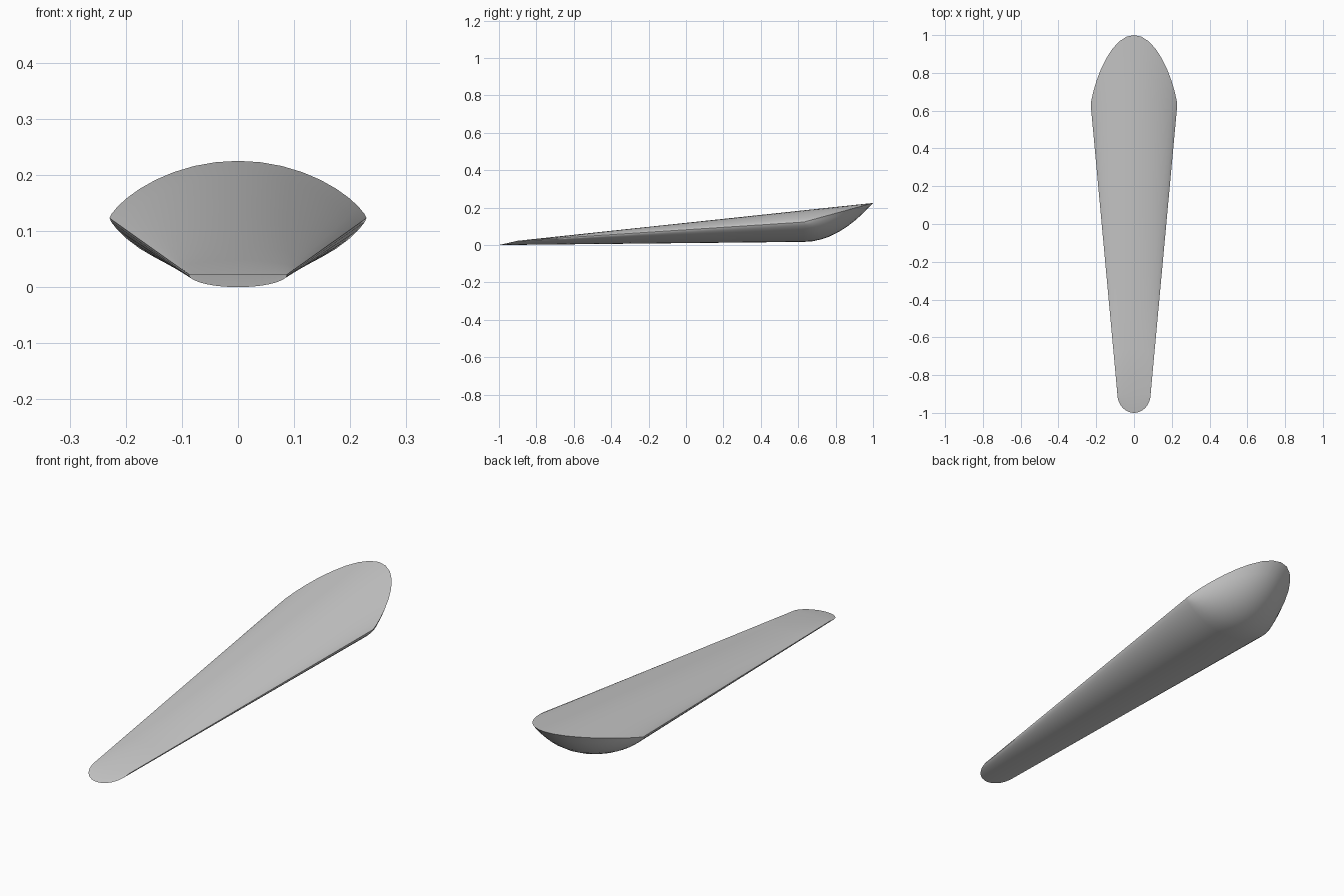
import bpy, bmesh, math
from mathutils import Vector

cube = bpy.data.objects.get("Cube")
if cube:
    bpy.data.objects.remove(cube)

mat = bpy.data.materials.new("soft_grey")
mat.use_nodes = True
grey = (0.6, 0.6, 0.6, 1)
mat.diffuse_color = grey
mat.node_tree.nodes["Principled BSDF"].inputs["Base Color"].default_value = grey

SEG = 18                      # segments across the width
HALF, SHOULDER, MID = 0.229, 0.63, 0.123
angles = [math.pi * (i / SEG - 0.5) for i in range(SEG + 1)]


def arch(a):
    return max(math.cos(a), 0) ** 1.52


# Key cross-sections
tip = [Vector((0.088 * math.sin(a), -0.9 - 0.1 * math.cos(a), 0.023 * (1 - math.cos(a)))) for a in angles]
crease = [Vector((0.088 * math.sin(a), -0.9, 0.023)) for a in angles]
belly = [Vector((HALF * math.sin(a), SHOULDER, MID - 0.106 * arch(a))) for a in angles]
rim = [Vector((HALF * math.sin(a), SHOULDER + 0.37 * arch(a), MID + 0.102 * arch(a))) for a in angles]


def blend(start, end, steps, power=1):
    """Rows from start up to, but not including, end; power bends the height."""
    rows = []
    for k in range(steps):
        t = k / steps
        row = [p.lerp(q, t) for p, q in zip(start, end)]
        for v, p, q in zip(row, start, end):
            v.z = p.z + (q.z - p.z) * t ** power
        rows.append(row)
    return rows


# Underside, rounded back, arched top and flat front tip as one closed loop of rows
rows = blend(tip, belly, 8) + blend(belly, rim, 8, 2) + blend(rim, crease, 8) + [crease]

bm = bmesh.new()
grid = [[bm.verts.new(p) for p in row] for row in rows]
for r, row in enumerate(grid):
    nxt = grid[(r + 1) % len(grid)]
    for i in range(SEG):
        bm.faces.new((row[i], row[i + 1], nxt[i + 1], nxt[i]))
bmesh.ops.remove_doubles(bm, verts=bm.verts, dist=0.0005)
bmesh.ops.dissolve_degenerate(bm, edges=bm.edges, dist=0.0001)
bmesh.ops.recalc_face_normals(bm, faces=bm.faces)

mesh = bpy.data.meshes.new("tapered_blade")
bm.to_mesh(mesh)
bm.free()
mesh.materials.append(mat)
blade = bpy.data.objects.new("tapered_blade", mesh)
bpy.context.collection.objects.link(blade)

bpy.ops.object.select_all(action="DESELECT")
blade.select_set(True)
bpy.context.view_layer.objects.active = blade
bpy.ops.object.shade_smooth_by_angle(angle=math.radians(30))
